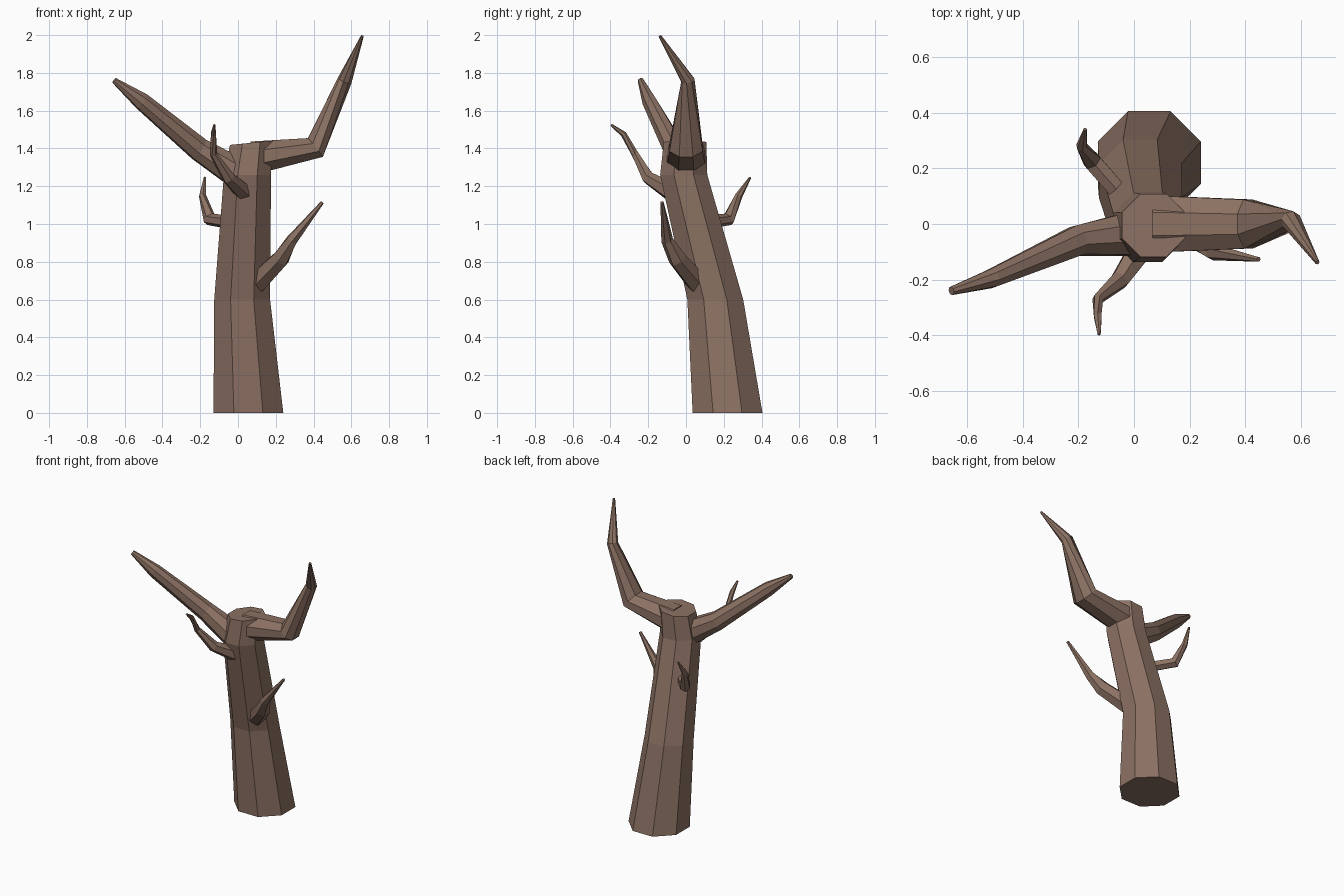
import bpy, bmesh, math
from mathutils import Vector

if "Cube" in bpy.data.objects:
    bpy.data.objects.remove(bpy.data.objects["Cube"])

bark = bpy.data.materials.new("bark brown")
bark.diffuse_color = (0.262, 0.166, 0.125, 1)
bark.use_nodes = True
bark.node_tree.nodes["Principled BSDF"].inputs["Base Color"].default_value = bark.diffuse_color


def limb(name, rings, sides, level=False):
    """Tapered faceted tube; each ring is (x, y, z, side radius, other radius)."""
    pts = [Vector(r[:3]) for r in rings]
    bm = bmesh.new()
    loops = []
    for i, p in enumerate(pts):
        ahead = (pts[min(i + 1, len(pts) - 1)] - p).normalized()
        behind = (p - pts[max(i - 1, 0)]).normalized()
        t = (ahead + behind).normalized()
        side = Vector((0, 0, 1)).cross(t).normalized()
        if level:
            t, side = Vector((0, 0, 1)), Vector((0, 1, 0))
        other = t.cross(side)
        ra, rb = rings[i][3], rings[i][-1]
        loop = []
        for k in range(sides):
            a = 2 * math.pi * (k + 0.5) / sides
            loop.append(bm.verts.new(p + side * ra * math.cos(a) + other * rb * math.sin(a)))
        loops.append(loop)
    for lo, hi in zip(loops, loops[1:]):
        for k in range(sides):
            n = (k + 1) % sides
            bm.faces.new((lo[k], lo[n], hi[n], hi[k]))
    bm.faces.new(loops[0][::-1])
    bm.faces.new(loops[-1])
    bmesh.ops.recalc_face_normals(bm, faces=bm.faces)
    mesh = bpy.data.meshes.new(name)
    bm.to_mesh(mesh)
    bm.free()
    mesh.materials.append(bark)
    ob = bpy.data.objects.new(name, mesh)
    bpy.context.collection.objects.link(ob)
    return ob


# Leaning trunk with a broken flat top
trunk = limb("trunk", [(0.055, 0.22, 0.0, 0.20), (0.022, 0.155, 0.6, 0.16),
                       (0.05, -0.012, 1.26, 0.135), (0.07, -0.005, 1.43, 0.122)], 8, True)
for v in trunk.data.vertices:
    if v.co.z > 1.4:
        v.co.z += 0.1 * (v.co.x - 0.07)

# Two big limbs
limb("right_limb", [(0.08, 0, 1.35, 0.11, 0.095), (0.41, 0, 1.405, 0.095, 0.068),
                    (0.565, 0.01, 1.76, 0.036, 0.04), (0.658, -0.138, 1.995, 0.008)], 8)
limb("left_limb", [(0.03, -0.03, 1.25, 0.09), (-0.205, -0.06, 1.395, 0.058, 0.065),
                   (-0.51, -0.195, 1.65, 0.036, 0.048), (-0.655, -0.24, 1.76, 0.016)], 8)

# Three dead twigs
limb("front_twig", [(0.03, -0.08, 1.17, 0.05), (-0.05, -0.2, 1.245, 0.036),
                    (-0.13, -0.27, 1.37, 0.02), (-0.13, -0.33, 1.475, 0.016),
                    (-0.125, -0.396, 1.525, 0.006)], 6)
limb("back_twig", [(-0.05, 0.11, 1.01, 0.036), (-0.15, 0.225, 1.025, 0.036),
                   (-0.188, 0.28, 1.15, 0.02), (-0.175, 0.34, 1.247, 0.006)], 6)
limb("low_twig", [(0.10, 0.06, 0.69, 0.06), (0.225, -0.045, 0.815, 0.05),
                  (0.285, -0.1, 0.915, 0.032), (0.447, -0.127, 1.115, 0.009)], 6)
